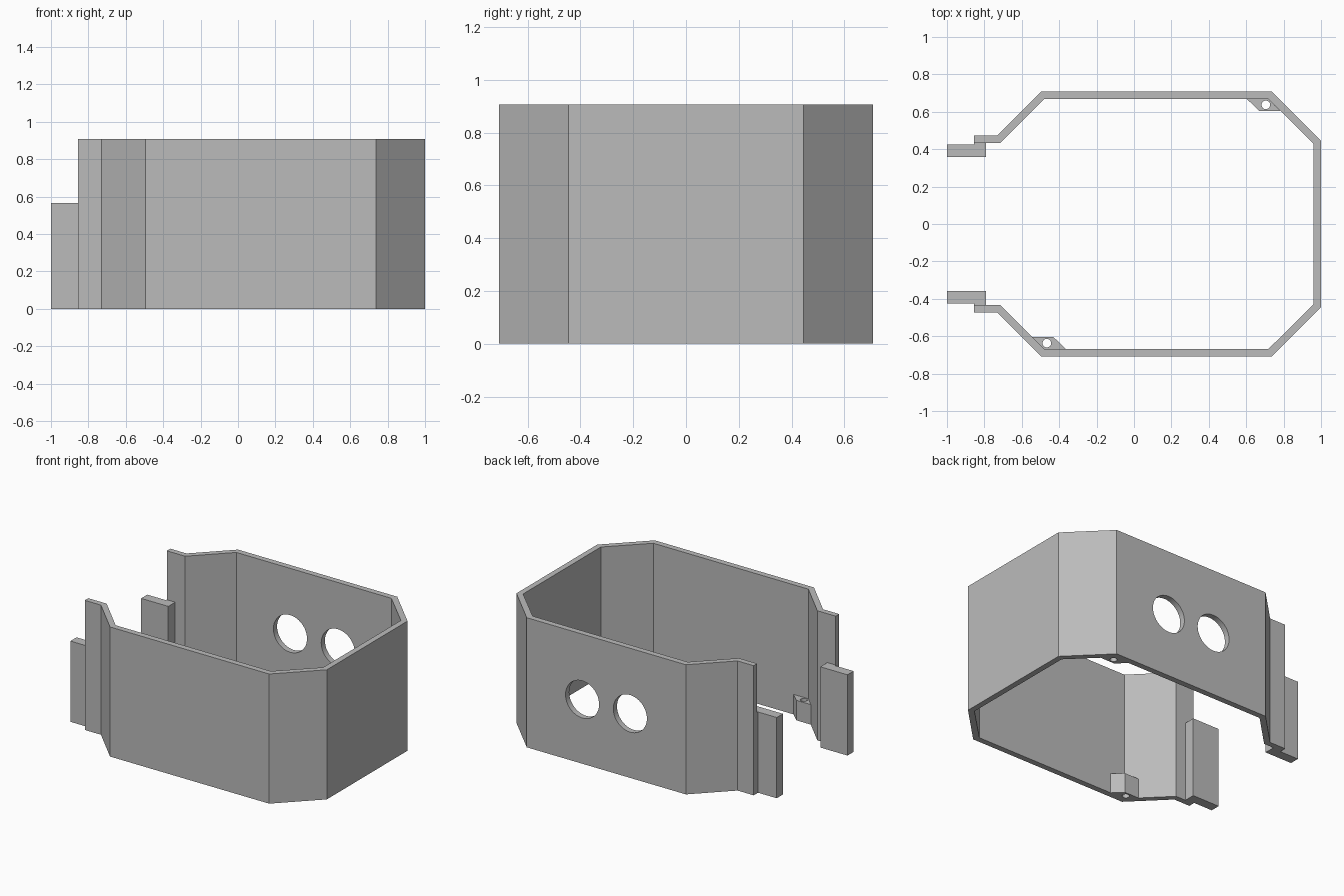
import bpy
import bmesh
from math import radians

if "Cube" in bpy.data.objects:
    bpy.data.objects.remove(bpy.data.objects["Cube"], do_unlink=True)

GREY = (0.5, 0.5, 0.5, 1.0)
grey = bpy.data.materials.new("plain grey")
grey.use_nodes = True
grey.diffuse_color = GREY
grey.node_tree.nodes["Principled BSDF"].inputs["Base Color"].default_value = GREY

HEIGHT = 0.907
TAB_HEIGHT = 0.565
BOSS_HEIGHT = 0.14


def prism(name, outline, height):
    """Extrude a flat outline upward from the ground."""
    bm = bmesh.new()
    base = bm.faces.new([bm.verts.new((x, y, 0)) for x, y in outline])
    top = bmesh.ops.extrude_face_region(bm, geom=[base])["geom"]
    moved = [v for v in top if isinstance(v, bmesh.types.BMVert)]
    bmesh.ops.translate(bm, verts=moved, vec=(0, 0, height))
    bmesh.ops.recalc_face_normals(bm, faces=bm.faces)
    mesh = bpy.data.meshes.new(name)
    bm.to_mesh(mesh)
    bm.free()
    mesh.materials.append(grey)
    obj = bpy.data.objects.new(name, mesh)
    bpy.context.collection.objects.link(obj)
    return obj


def drill(obj, centre, radius, depth, tilt=0):
    """Cut a round hole through a part and discard the cutter."""
    bpy.ops.mesh.primitive_cylinder_add(vertices=48, radius=radius, depth=depth,
                                        location=centre, rotation=(tilt, 0, 0))
    cutter = bpy.context.object
    cutter.hide_render = True
    cutter.data.materials.append(grey)
    mod = obj.modifiers.new("hole", 'BOOLEAN')
    mod.operation = 'DIFFERENCE'
    mod.solver = 'EXACT'
    mod.object = cutter
    bpy.ops.object.select_all(action='DESELECT')
    bpy.context.view_layer.objects.active = obj
    obj.select_set(True)
    bpy.ops.object.modifier_apply(modifier=mod.name)
    bpy.data.objects.remove(cutter, do_unlink=True)


def mirrored(half):
    """Continue a back half path with its front mirror image."""
    return half + [(x, -y) for x, y in reversed(half)]


# Open eight-sided wall with flanges at the right-hand opening
outer = [(-0.855, 0.473), (-0.73, 0.473), (-0.495, 0.708), (0.737, 0.708), (1.0, 0.446)]
inner = [(-0.855, 0.434), (-0.713, 0.434), (-0.48, 0.667), (0.72, 0.667), (0.96, 0.43)]
wall = prism("wall", mirrored(outer) + mirrored(inner)[::-1], HEIGHT)

# Two round ports in the back wall
for x in (0.307, -0.063):
    drill(wall, (x, 0.69, 0.45), 0.13, 0.2, radians(90))

# Low tabs lapped inside the flanges, each with a thin joining step
tab = [(-1.0, 0.425), (-0.855, 0.425), (-0.855, 0.434), (-0.79, 0.434),
       (-0.79, 0.357), (-1.0, 0.357)]
for name, side in (("back_tab", 1), ("front_tab", -1)):
    prism(name, [(x, y * side) for x, y in tab], TAB_HEIGHT)

# Small drilled screw bosses in two opposite corners
boss = [(-0.1, 0.03), (-0.035, -0.033), (0.078, -0.033), (0.015, 0.03)]
for name, cx, cy, turn in (("back_boss", 0.705, 0.637, 1),
                           ("front_boss", -0.466, -0.637, -1)):
    part = prism(name, [(cx + x * turn, cy + y * turn) for x, y in boss], BOSS_HEIGHT)
    drill(part, (cx, cy, BOSS_HEIGHT / 2), 0.023, 0.4)

# Crisp flat walls with smooth hole rims
for obj in bpy.context.scene.objects:
    if obj.type == 'MESH' and obj.data.materials and obj.data.materials[0] == grey:
        bpy.ops.object.select_all(action='DESELECT')
        bpy.context.view_layer.objects.active = obj
        obj.select_set(True)
        bpy.ops.object.shade_smooth_by_angle(angle=radians(30))
